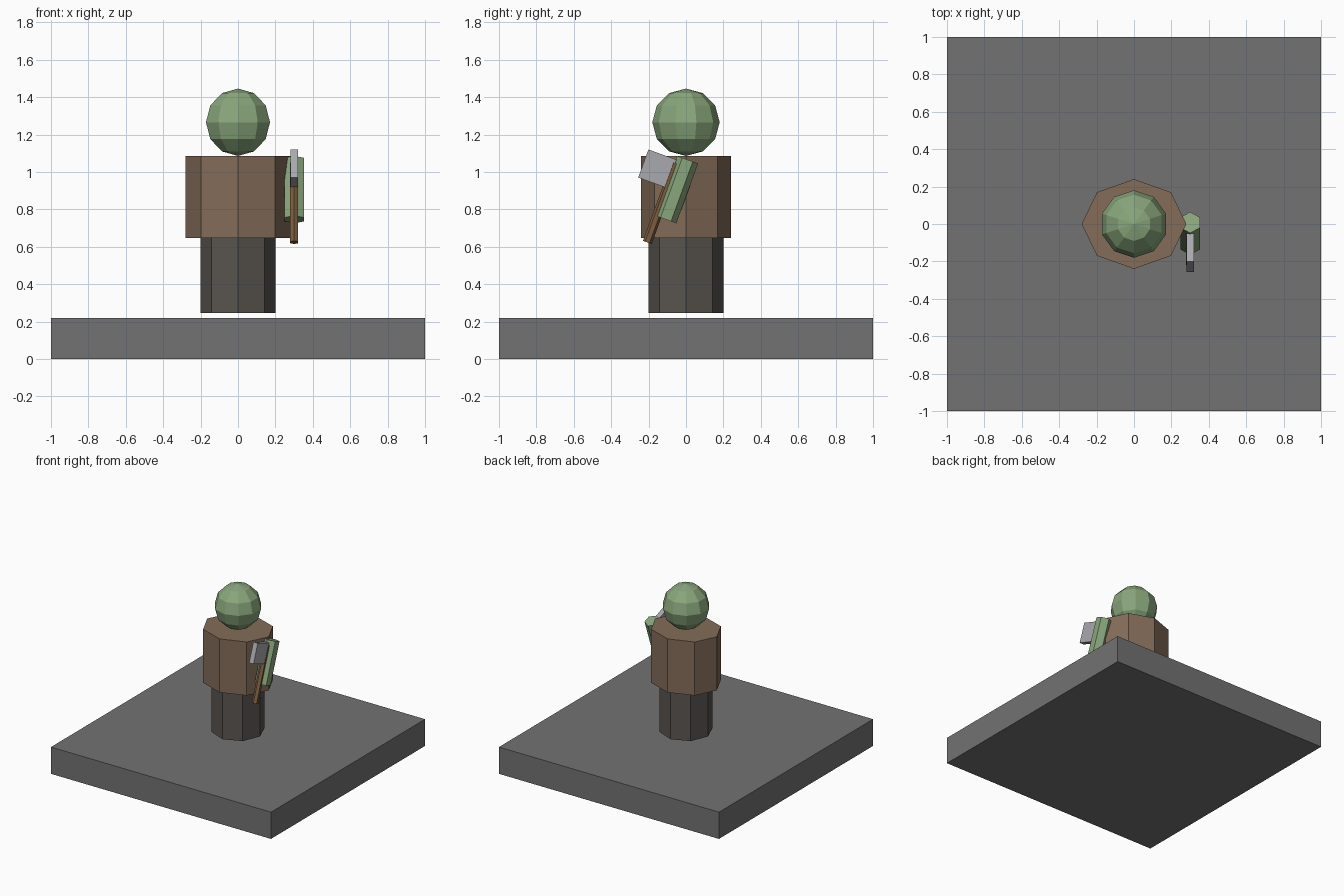
import bpy, bmesh, math
from mathutils import Matrix, Vector

if "Cube" in bpy.data.objects:
    bpy.data.objects.remove(bpy.data.objects["Cube"])

TILT = math.radians(-20)  # raised arm and axe lean back


def material(name, rgb):
    m = bpy.data.materials.new(name)
    m.diffuse_color = (*rgb, 1)
    m.use_nodes = True
    m.node_tree.nodes["Principled BSDF"].inputs["Base Color"].default_value = m.diffuse_color
    return m


green = material("green_skin", (0.25, 0.38, 0.2))
leather = material("leather", (0.23, 0.15, 0.1))
cloth = material("dark_cloth", (0.1, 0.09, 0.08))
wood = material("wood", (0.2, 0.11, 0.05))
steel = material("steel", (0.4, 0.4, 0.43))
stone = material("stone", (0.17, 0.17, 0.17))


def finish(name, bm, loc, mat, scale=(1, 1, 1), tilt=0.0):
    bmesh.ops.scale(bm, vec=scale, verts=bm.verts)
    bmesh.ops.rotate(bm, cent=(0, 0, 0), matrix=Matrix.Rotation(tilt, 3, 'X'), verts=bm.verts)
    mesh = bpy.data.meshes.new(name)
    bm.to_mesh(mesh)
    bm.free()
    obj = bpy.data.objects.new(name, mesh)
    obj.location = loc
    mesh.materials.append(mat)
    bpy.context.collection.objects.link(obj)
    return obj


def box(name, size, loc, mat, tilt=0.0):
    bm = bmesh.new()
    bmesh.ops.create_cube(bm, size=1)
    return finish(name, bm, loc, mat, size, tilt)


def prism(name, sides, rx, ry, height, loc, mat, tilt=0.0):
    bm = bmesh.new()
    bmesh.ops.create_cone(bm, cap_ends=True, segments=sides, radius1=1, radius2=1, depth=1)
    return finish(name, bm, loc, mat, (rx, ry, height), tilt)


# Square base
box("base", (2, 2, 0.22), (0, 0, 0.11), stone)

# Body
prism("legs", 8, 0.2, 0.2, 0.4, (0, 0, 0.446), cloth)
prism("torso", 8, 0.28, 0.24, 0.44, (0, 0, 0.866), leather)

# Head
bm = bmesh.new()
bmesh.ops.create_uvsphere(bm, u_segments=10, v_segments=6, radius=0.18)
finish("head", bm, (0, 0, 1.266), green)

# Arm with axe
prism("arm", 6, 0.06, 0.06, 0.34, (0.3, -0.05, 0.906), green, TILT)
prism("axe_handle", 6, 0.025, 0.025, 0.45, (0.3, -0.13, 0.835), wood, TILT)
box("axe_blade", (0.04, 0.16, 0.16), (0.3, -0.153, 1.018), steel, TILT)
